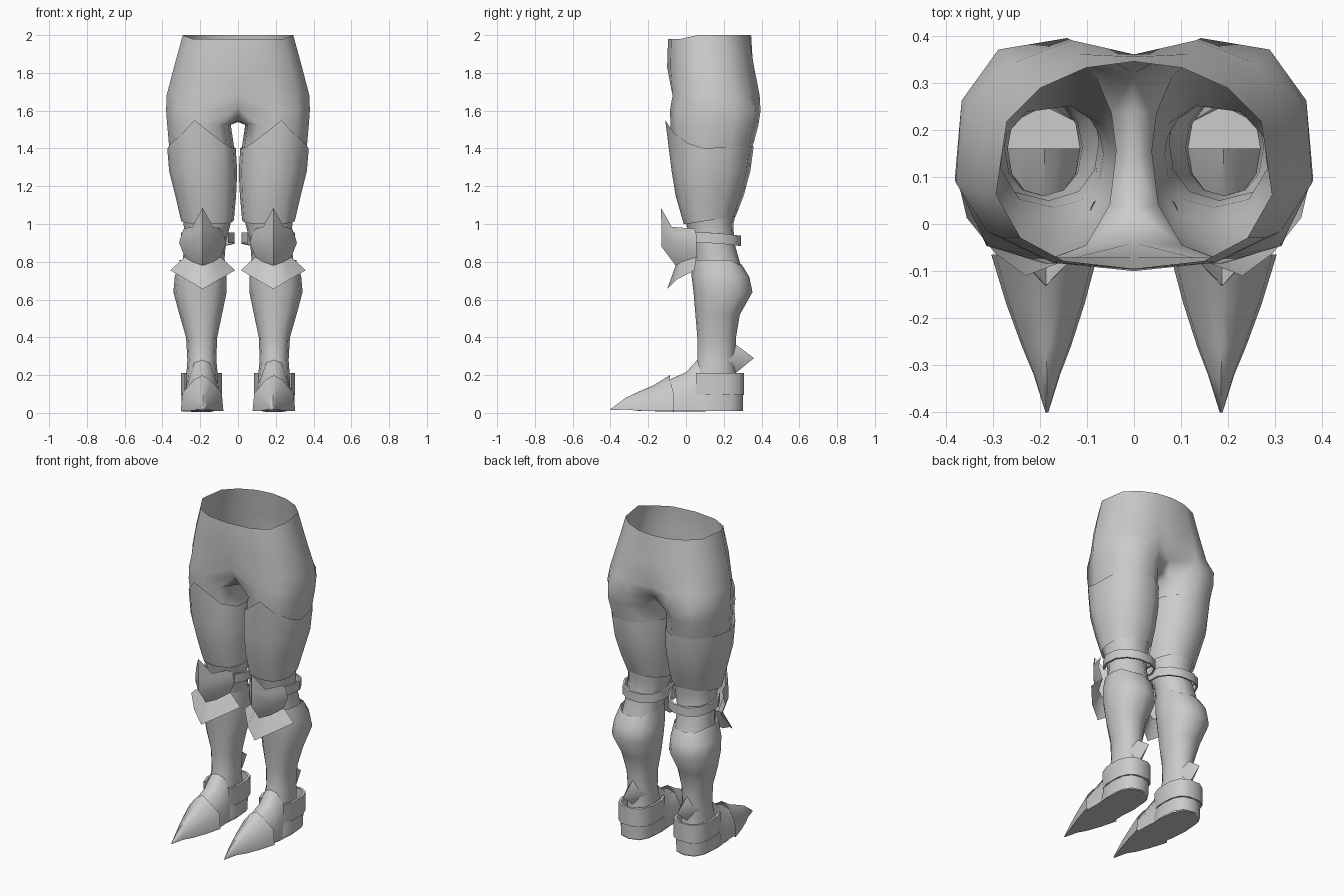
import bpy, math

if "Cube" in bpy.data.objects:
    bpy.data.objects.remove(bpy.data.objects["Cube"])

grey = bpy.data.materials.new("plain grey")
grey.diffuse_color = (0.6, 0.6, 0.6, 1)
grey.use_nodes = True
grey.node_tree.nodes["Principled BSDF"].inputs["Base Color"].default_value = grey.diffuse_color


def make(name, verts, faces, angle=50):
    """Mesh for the +x side, mirrored to the other side."""
    me = bpy.data.meshes.new(name)
    me.from_pydata(verts, [], faces)
    me.materials.append(grey)
    me.polygons.foreach_set("use_smooth", [True] * len(me.polygons))
    me.set_sharp_from_angle(angle=math.radians(angle))
    ob = bpy.data.objects.new(name, me)
    bpy.context.collection.objects.link(ob)
    m = ob.modifiers.new("mirror", 'MIRROR')
    m.use_clip = True
    m.merge_threshold = 0.0005
    return ob


def loft(name, rows, closed=True, cap=False, **kw):
    n = len(rows[0])
    verts = [p for r in rows for p in r]
    faces = []
    for r in range(len(rows) - 1):
        for i in range(n if closed else n - 1):
            j = (i + 1) % n
            faces.append((r * n + i, (r + 1) * n + i, (r + 1) * n + j, r * n + j))
    if cap:
        b = (len(rows) - 1) * n
        faces.append([b + i for i in reversed(range(n))])
    return make(name, verts, faces, **kw)


def spow(v, e):
    return math.copysign(abs(v) ** e, v)


def ring(z, x0, x1, y0, y1, angles, e=0.9, back=None):
    """Rounded-box section between x0..x1 and y0..y1; back sets the rear roundness."""
    cx, cy, rx, ry = (x0 + x1) / 2, (y0 + y1) / 2, (x1 - x0) / 2, (y1 - y0) / 2
    out = []
    for a in angles:
        t = math.radians(a)
        k = back if back and math.sin(t) > 0 else e
        out.append((cx + rx * spow(math.cos(t), k), cy + ry * spow(math.sin(t), k), z))
    return out


ROUND = range(-90, 270, 30)
LEG = [-125, -92, -55, -12, 25, 60, 105, 138, 160, 180, 205]
HALF = [-90, -65, -40, -12, 25, 48, 70, 90]

# trousers: pelvis half rows share a crotch seam with the full leg rings
pelvis = []
for z, xm, yf, yb, front, back in [(2.0, .298, -.095, .345, 0, 0), (1.83, .345, -.10, .375, 0, -.02),
                                   (1.68, .385, -.09, .405, .02, -.045)]:
    row = ring(z, -xm, xm, yf, yb, HALF, .8, 1)
    row = [(x, y, z - (.02 if z == 2 and y < .05 else 0)) for x, y, z in row]
    row[0] = (0, yf + front, row[0][2])
    row[-1] = (0, yb + back, z)
    pelvis.append(row)
legs = [ring(z, x0, x1, y0, y1, LEG, .85, 1) for z, x0, x1, y0, y1 in [
    (1.60, .0, .384, -.085, .403), (1.525, .038, .378, -.082, .392), (1.40, .02, .367, -.075, .358),
    (1.2, .018, .33, -.045, .305), (1.0, .04, .29, 0, .255), (.9, .065, .285, .035, .26),
    (.76, .075, .30, .05, .30)]]
seam = legs[0]
seam[0], seam[7] = (0, -.04, 1.62), (0, .32, 1.60)
seam[8], seam[9], seam[10] = (0, .24, 1.55), (0, .13, 1.54), (0, .03, 1.545)
verts = [p for r in pelvis + legs for p in r]
faces = []
base = 8 * len(pelvis)
for r in range(len(pelvis)):
    for i in range(7):
        a, b = r * 8 + i, (r + 1) * 8 + i
        faces.append((a, b, b + 1, a + 1))
for r in range(len(legs) - 1):
    for i in range(11):
        a, b, j = base + r * 11, base + (r + 1) * 11, (i + 1) % 11
        faces.append((a + i, b + i, b + j, a + j))
make("trousers", verts, faces, angle=75)

# thigh plates with a pointed front rim
THIGH = [-90, -60, -30, -8, 25, 60, 105, 135, 160, 180, 205, 235]
rows = [ring(z, *box, THIGH, .85, 1) for z, *box in [
    (1.40, .012, .376, -.088, .366), (1.28, .004, .366, -.076, .348),
    (1.15, .010, .333, -.055, .312), (1.0, .022, .302, -.012, .268)]]
rows[0] = [(x, y, z + (.15 * max(0, 1 - abs(x - .215) / .17) if y < .05 else .01 * (y > .2)))
           for x, y, z in rows[0]]
rows[0][0] = (.23, -.11, 1.55)
rows[-1] = [(x, y, z + .04 * max(0, y) / .26) for x, y, z in rows[-1]]
loft("thigh_plate", rows)

# greaves, with a slightly dipped back rim
rows = [ring(z, *box, ROUND) for z, *box in [
    (.81, .07, .308, .03, .295), (.72, .06, .335, .03, .335), (.64, .06, .342, .04, .352),
    (.52, .085, .31, .05, .285), (.40, .11, .275, .06, .265), (.28, .115, .268, .06, .26),
    (.18, .105, .275, .03, .265), (.02, .10, .28, .03, .28)]]
rows[0] = [(x, y, z - (.025 if i in (5, 6, 7) else 0)) for i, (x, y, z) in enumerate(rows[0])]
loft("greave", rows)


# knee guard: ridged upper cap and a flared lower point
def plate(rows, cx=.187):
    out = []
    for half in rows:
        left = [(cx - x, y, z) for x, y, z in reversed(half[1:])]
        out.append(left + [(cx + x, y, z) for x, y, z in half])
    return out


waist = [(0, -.055, .78), (.055, -.025, .80), (.095, .055, .825)]
loft("knee_cap", plate([
    [(0, -.132, 1.085), (.055, -.075, .985), (.10, .045, .975)],
    [(0, -.13, .97), (.068, -.06, .945), (.112, .055, .945)],
    [(0, -.13, .88), (.075, -.05, .885), (.125, .055, .90)],
    waist]), closed=False, angle=75)
loft("knee_flare", plate([
    waist,
    [(0, -.10, .655), (.085, -.05, .705), (.172, .045, .755)]]), closed=False, angle=75)


# straps and bands: an outer wall with a lip folded in at both rims
def band(name, top, bottom, x0, x1, y0, y1, lip, slope=0, e=.9):
    arc = range(-45, 226, 30)
    rows = []
    for z, d in ((top, lip), (top, 0), (bottom, 0), (bottom, lip)):
        r = ring(z, x0 + d, x1 - d, y0 + d, y1 - d, arc, e)
        rows.append([(x, y, h - slope * max(0, y - .15)) for x, y, h in r])
    loft(name, rows, closed=False, angle=40)


band("knee_strap", .955, .90, .014, .305, .0, .295, .012, .12)
band("ankle_band", .21, .095, .083, .305, .02, .312, .015, 0, .75)


# shoe: sections across the foot, from heel side to toe
def sections(data, w=.4, h=.86):
    out = []
    for y, cx, hw, bot, top in data:
        d = top - bot
        right = [(w * hw, bot + d * h), (hw * .92, bot + d * .5), (hw, bot)]
        out.append([(cx - x, y, z) for x, z in reversed(right)] + [(cx, y, top)]
                   + [(cx + x, y, z) for x, z in right])
    return out


loft("foot", sections([(.16, .19, .085, .01, .33), (.06, .19, .092, .01, .28),
                       (0, .19, .098, .01, .215), (-.09, .19, .098, .01, .175)], .45, .93))

# pointed toe cap with a swept back rim
cap = sections([(-.065, .19, .113, .01, .20), (-.17, .188, .083, .01, .147), (-.26, .186, .052, .012, .108),
                (-.32, .185, .028, .018, .08), (-.40, .185, .003, .014, .02)])
cap[0] = [(x, y - (.02 if z > .15 else 0), z) for x, y, z in cap[0]]
loft("toe_cap", cap, cap=True, angle=60)

# heel cup, open toward the toe
ARC = range(-60, 241, 30)
loft("heel_cup", [ring(z, .09, .298, y0, .302, ARC, .75) for z, y0 in ((.13, .03), (.01, -.02))],
     closed=False)

# sole, running out under the toe cap
outline = ring(.006, .09, .298, -.09, .30, ROUND, .7)
tip = [(.185 + (x - .194) * .45, -.28, .012) for x, y, z in outline[:2] + outline[-1:]]
outline = [p for p in outline if p[1] > -.08]
make("sole", outline + [tip[2], tip[0], tip[1]], [list(reversed(range(len(outline) + 3)))])

# heel spur at the back of the ankle
make("heel_spur", [(.19, .36, .29), (.12, .215, .28), (.19, .26, .365), (.26, .215, .28), (.19, .25, .20)],
     [(0, 2, 1), (0, 3, 2), (0, 1, 4), (0, 4, 3)], angle=60)
